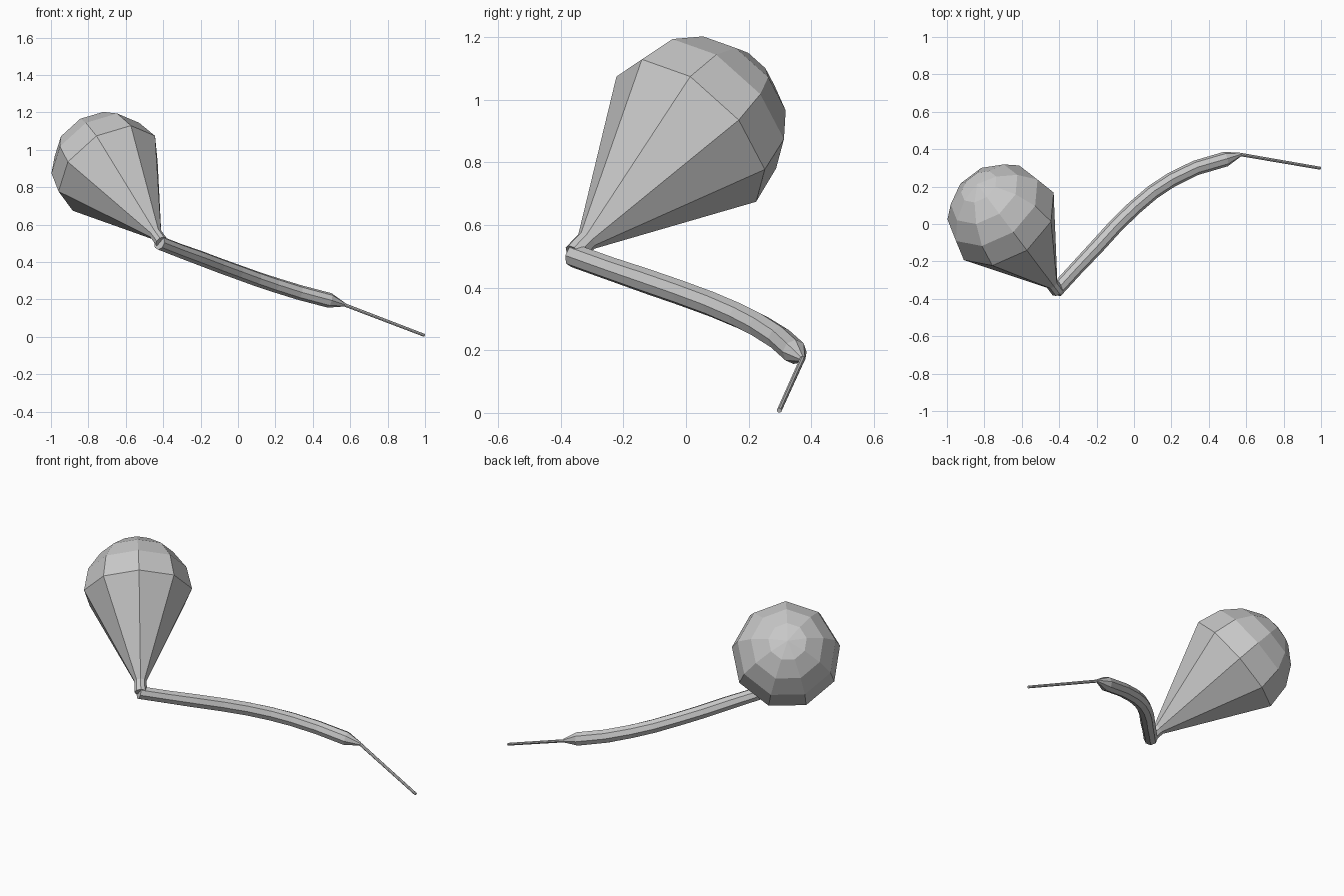
import bpy
import bmesh
from math import cos, sin, tau
from mathutils import Vector

if "Cube" in bpy.data.objects:
    bpy.data.objects.remove(bpy.data.objects["Cube"], do_unlink=True)

grey = bpy.data.materials.new("plain grey")
grey.use_nodes = True
grey.diffuse_color = (0.58, 0.58, 0.58, 1)
grey.node_tree.nodes["Principled BSDF"].inputs["Base Color"].default_value = (0.58, 0.58, 0.58, 1)


def tube(name, points, radii, sides):
    """Closed flat-shaded tube through points, with one radius per point."""
    points = [Vector(p) for p in points]
    bm = bmesh.new()
    rings = []
    last = len(points) - 1
    for i, (p, r) in enumerate(zip(points, radii)):
        t = (points[min(i + 1, last)] - points[max(i - 1, 0)]).normalized()
        up = Vector((0, 0, 1))
        u = (up - t * up.dot(t)).normalized()
        w = t.cross(u)
        rings.append([bm.verts.new(p + r * (u * cos(tau * k / sides) + w * sin(tau * k / sides)))
                      for k in range(sides)])
    for a, b in zip(rings, rings[1:]):
        for k in range(sides):
            n = (k + 1) % sides
            bm.faces.new((a[k], a[n], b[n], b[k]))
    bm.faces.new(rings[0][::-1])
    if radii[-1] > 0:
        bm.faces.new(rings[-1])
    bmesh.ops.remove_doubles(bm, verts=bm.verts, dist=0.0005)
    bmesh.ops.recalc_face_normals(bm, faces=bm.faces)
    mesh = bpy.data.meshes.new(name)
    bm.to_mesh(mesh)
    bm.free()
    mesh.materials.append(grey)
    obj = bpy.data.objects.new(name, mesh)
    bpy.context.collection.objects.link(obj)
    return obj


# Bulb: short neck, long cone and faceted dome along one slanted axis
base = Vector((-0.41, -0.357, 0.508))
rim = Vector((-0.69, 0.015, 0.895))
axis = (rim - base).normalized()
profile = [(-0.606, 0.035), (-0.54, 0.035), (0, 0.305), (0.135, 0.277),
           (0.235, 0.205), (0.30, 0.108), (0.322, 0)]
tube("bulb", [rim + axis * h for h, r in profile], [r for h, r in profile], 9)

# Curved stem, tapering at its far end
stem = [(-0.42, -0.36, 0.503), (-0.31, -0.24, 0.46), (-0.2, -0.123, 0.42),
        (-0.1, -0.013, 0.382), (0, 0.085, 0.346), (0.1, 0.17, 0.31),
        (0.2, 0.236, 0.277), (0.33, 0.3, 0.237), (0.49, 0.347, 0.195),
        (0.57, 0.372, 0.172)]
tube("stem", stem, [0.038] * 2 + [0.04] * 7 + [0.01], 8)

# Thin straight rod at the end of the stem
tube("rod", [(0.555, 0.374, 0.177), (0.997, 0.298, 0.008)], [0.009, 0.008], 8)
